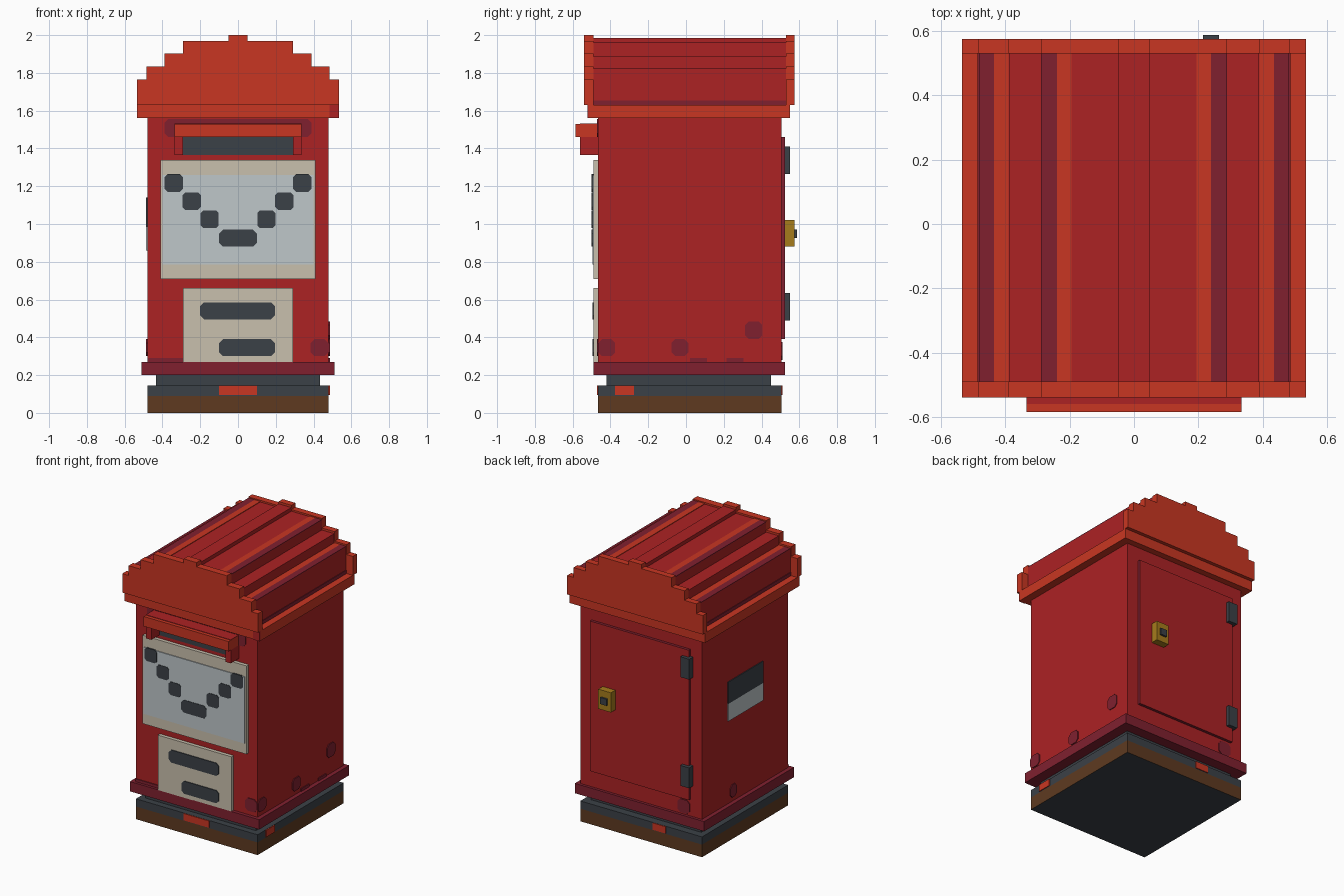
import bpy
import bmesh

if "Cube" in bpy.data.objects:
    bpy.data.objects.remove(bpy.data.objects["Cube"], do_unlink=True)


def material(name, hex_code):
    """Make a flat material from an sRGB hex code."""
    rgb = []
    for i in range(3):
        c = int(hex_code[2 * i:2 * i + 2], 16) / 255
        rgb.append(c / 12.92 if c < 0.04045 else ((c + 0.055) / 1.055) ** 2.4)
    mat = bpy.data.materials.new(name)
    mat.use_nodes = True
    mat.diffuse_color = (*rgb, 1)
    mat.node_tree.nodes["Principled BSDF"].inputs["Base Color"].default_value = (*rgb, 1)
    return mat


RED = material("red", "ac2224")
ORANGE = material("orange_red", "c93622")
MAROON = material("maroon", "80202f")
SLATE = material("slate", "3b4147")
CREAM = material("cream", "c9c0ae")
PALE = material("pale_grey", "bfc7ca")
BROWN = material("brown", "5e3a20")
GOLD = material("gold", "a67c1c")

# Outer limits of the body
W, FRONT, BACK = 0.48, -0.465, 0.505
SIGN_FACE = -0.49
THIN = 0.006


def finish(name, bm, *mats):
    bmesh.ops.recalc_face_normals(bm, faces=bm.faces)
    mesh = bpy.data.meshes.new(name)
    bm.to_mesh(mesh)
    bm.free()
    for m in mats:
        mesh.materials.append(m)
    obj = bpy.data.objects.new(name, mesh)
    bpy.context.collection.objects.link(obj)
    return obj


def box(name, xs, ys, zs, mat, chamfer=0, axis=1):
    """Box from ranges; chamfer cuts the edges parallel to the axis."""
    bm = bmesh.new()
    bmesh.ops.create_cube(bm, size=1)
    for v in bm.verts:
        v.co = [(r[0] + r[1]) / 2 + c * (r[1] - r[0]) for r, c in zip((xs, ys, zs), v.co)]
    if chamfer:
        edges = [e for e in bm.edges
                 if abs(e.verts[0].co[axis] - e.verts[1].co[axis]) > 1e-5]
        bmesh.ops.bevel(bm, geom=edges, offset=chamfer, segments=1, affect='EDGES')
    return finish(name, bm, mat)


def front_plate(name, xs, zs, mat, surface=FRONT, chamfer=0):
    return box(name, xs, (surface - THIN, surface + THIN / 2), zs, mat, chamfer)


def back_plate(name, xs, zs, mat, chamfer=0):
    return box(name, xs, (BACK - THIN / 2, BACK + THIN), zs, mat, chamfer)


def side_plate(name, side, ys, zs, mat, chamfer=0):
    xs = sorted((side * (W - THIN / 2), side * (W + THIN)))
    return box(name, xs, ys, zs, mat, chamfer, axis=0)


def stepped(name, steps, bottom, ys, mat):
    """Extrude a symmetric stair profile given as (half width, top)."""
    right, low = [], bottom
    for half, top in steps:
        right += [(half, low), (half, top)]
        low = top
    outline = right + [(-x, z) for x, z in reversed(right)]
    bm = bmesh.new()
    face = bm.faces.new([bm.verts.new((x, ys[0], z)) for x, z in outline])
    out = bmesh.ops.extrude_face_region(bm, geom=[face])
    for v in out["geom"]:
        if isinstance(v, bmesh.types.BMVert):
            v.co.y = ys[1]
    return finish(name, bm, mat)


# Plinth, with a dark underside
base = box("base", (-W, W), (FRONT, BACK), (0, 0.09), BROWN)
base.data.materials.append(SLATE)
for p in base.data.polygons:
    p.material_index = int(p.normal.z < -0.5)
box("base_upper", (-W, W), (FRONT, BACK), (0.09, 0.145), SLATE)
box("base_neck", (-0.435, 0.435), (-0.42, 0.45), (0.145, 0.2), SLATE)
MARK = (0.095, 0.144)
front_plate("base_mark_front", (-0.1, 0.1), MARK, ORANGE)
side_plate("base_mark_side", 1, (-0.375, -0.275), MARK, ORANGE)
back_plate("base_mark_back", (-0.195, -0.095), MARK, ORANGE)

# Body and skirt
box("skirt", (-0.51, 0.51), (-0.49, 0.525), (0.2, 0.27), MAROON)
box("body", (-W, W), (FRONT, BACK), (0.27, 1.56), RED)

# Worn patches
LOW = (0.3, 0.39)
FOOT = (0.27, 0.29)
front_plate("patch_front", (0.385, 0.478), LOW, MAROON, chamfer=0.02)
front_plate("patch_front_foot", (-0.478, -0.29), FOOT, MAROON)
front_plate("patch_above_slot", (-0.39, 0.39), (1.46, 1.555), MAROON, chamfer=0.02)
for y, zs in ((-0.42, LOW), (-0.032, LOW), (0.358, (0.39, 0.485))):
    side_plate("patch_side", 1, (y - 0.045, y + 0.045), zs, MAROON, 0.02)
for y in (0.065, 0.26):
    side_plate("patch_side_foot", 1, (y - 0.045, y + 0.045), FOOT, MAROON)
side_plate("patch_left_side", -1, (0.12, 0.19), LOW, MAROON, 0.02)
back_plate("patch_back", (-0.385, -0.29), (0.28, 0.375), MAROON, 0.02)

# Notice on the other side
side_plate("notice_upper", -1, (-0.18, 0.215), (0.985, 1.14), SLATE)
side_plate("notice_lower", -1, (-0.18, 0.215), (0.86, 0.985), PALE)

# Letter slot under a hood
front_plate("letter_slot", (-0.29, 0.29), (1.365, 1.46), SLATE)
box("slot_hood", (-0.335, 0.335), (-0.585, FRONT), (1.46, 1.53), ORANGE)
box("slot_hood_top", (-0.335, 0.335), (-0.56, FRONT), (1.528, 1.533), RED)
for s in (-1, 1):
    box("slot_cheek", sorted((s * 0.292, s * 0.335)), (-0.56, FRONT), (1.365, 1.46), RED)

# Large sign with an envelope flap drawn in squares
box("sign", (-0.41, 0.41), (SIGN_FACE, FRONT), (0.71, 1.34), CREAM)
front_plate("sign_field", (-0.4, 0.4), (0.785, 1.26), PALE, SIGN_FACE)
INK = SIGN_FACE - 0.003
for s in (-1, 1):
    for i in range(3):
        x, z = 0.34 - 0.095 * i, 1.217 - 0.096 * i
        front_plate("flap_square", sorted((s * (x - 0.048), s * (x + 0.048))),
                    (z - 0.047, z + 0.047), SLATE, INK, 0.015)
front_plate("flap_point", (-0.1, 0.1), (0.88, 0.97), SLATE, INK, 0.02)

# Small sign with two bars
box("small_sign", (-0.29, 0.29), (SIGN_FACE, FRONT), (0.268, 0.66), CREAM)
front_plate("bar_upper", (-0.2, 0.195), (0.495, 0.585), SLATE, SIGN_FACE, 0.02)
front_plate("bar_lower", (-0.1, 0.195), (0.3, 0.39), SLATE, SIGN_FACE, 0.02)

# Back door with maroon edges, hinges and lock
door = box("door", (-0.39, 0.39), (BACK, 0.525), (0.39, 1.46), RED)
door.data.materials.append(MAROON)
for p in door.data.polygons:
    p.material_index = int(p.normal.y < 0.5)
for z in (0.49, 1.265):
    box("hinge", (-0.41, -0.34), (BACK, 0.55), (z, z + 0.145), SLATE)
box("lock", (0.19, 0.29), (0.525, 0.575), (0.88, 1.02), GOLD)
box("keyhole", (0.215, 0.265), (0.575, 0.588), (0.925, 0.972), SLATE)

# Eaves and stepped roof between two gables
box("eaves", (-0.535, 0.535), (-0.515, 0.55), (1.56, 1.63), ORANGE)
front_plate("eaves_end_patch", (0.485, 0.535), (1.56, 1.63), RED, -0.515)
GABLE = [(0.535, 1.765), (0.485, 1.835), (0.39, 1.903), (0.29, 1.97), (0.05, 2.0)]
ROOF = [(0.482, 1.82), (0.388, 1.888), (0.29, 1.958), (0.05, 1.984)]
stepped("gable_front", GABLE, 1.63, (-0.54, -0.49), ORANGE)
stepped("gable_back", GABLE, 1.63, (0.53, 0.575), ORANGE)
stepped("roof", ROOF, 1.63, (-0.49, 0.53), RED)

# Painted stripes along the roof steps
for s in (-1, 1):
    for lo, hi, top, mat in ((0.39, 0.435, 1.82, ORANGE), (0.435, 0.482, 1.82, MAROON),
                             (0.195, 0.24, 1.958, ORANGE), (0.24, 0.29, 1.958, MAROON)):
        box("roof_stripe", sorted((s * lo, s * hi)), (-0.49, 0.53),
            (top - 0.003, top + 0.004), mat)
    box("roof_foot_stripe", sorted((s * 0.478, s * 0.486)), (-0.49, 0.53),
        (1.63, 1.655), MAROON)
